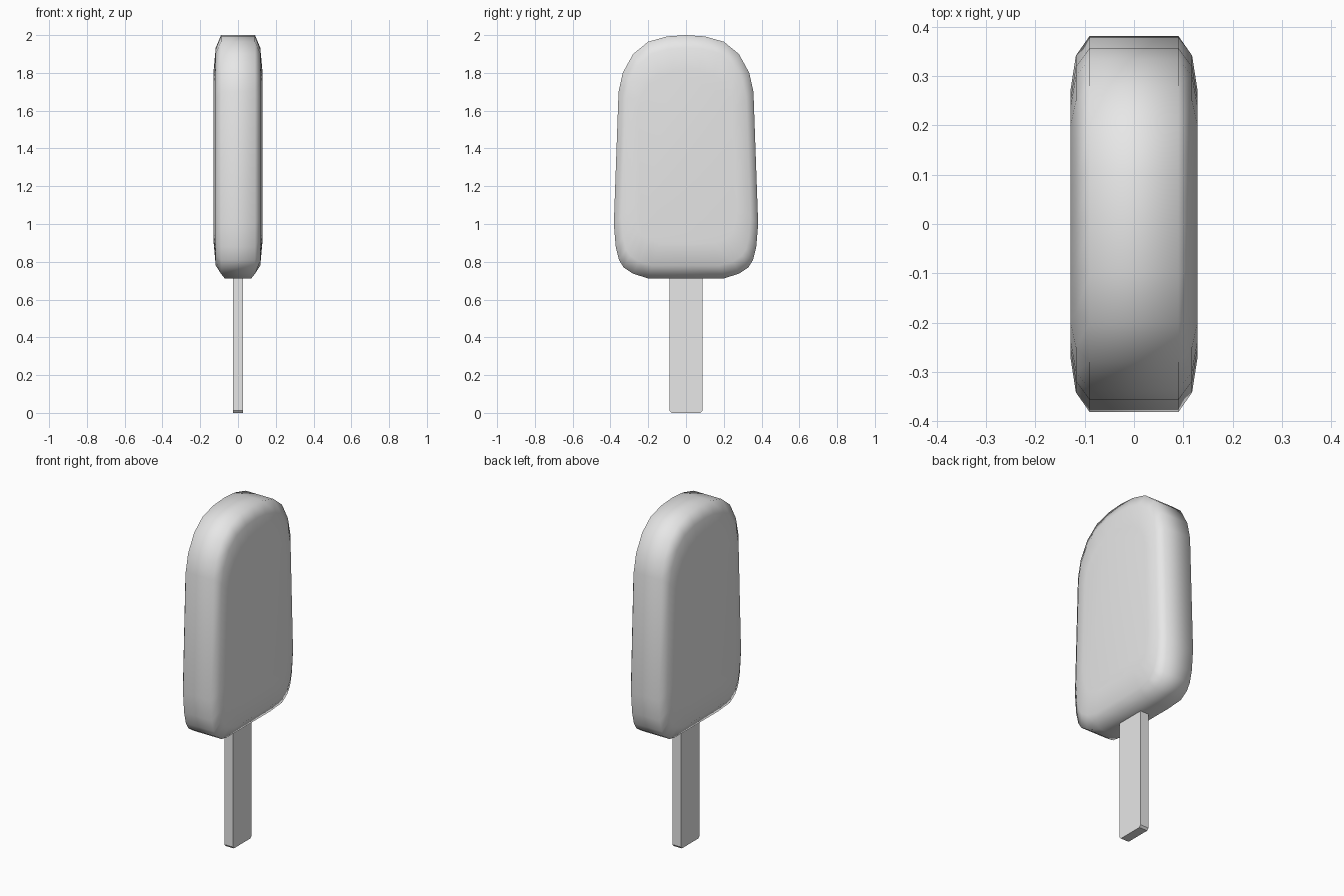
import bpy
import bmesh

cube = bpy.data.objects.get("Cube")
if cube:
    bpy.data.objects.remove(cube, do_unlink=True)

grey = bpy.data.materials.new("light_grey")
grey.use_nodes = True
colour = (0.8, 0.8, 0.8, 1)
grey.diffuse_color = colour
grey.node_tree.nodes["Principled BSDF"].inputs["Base Color"].default_value = colour


def loft(name, rings, smooth):
    """Skin a stack of equal-length closed rings and cap both ends."""
    bm = bmesh.new()
    loops = [[bm.verts.new(p) for p in ring] for ring in rings]
    n = len(loops[0])
    for a, b in zip(loops, loops[1:]):
        for i in range(n):
            j = (i + 1) % n
            bm.faces.new((a[i], a[j], b[j], b[i]))
    bm.faces.new(loops[0])
    bm.faces.new(loops[-1])
    bmesh.ops.recalc_face_normals(bm, faces=bm.faces)
    for face in bm.faces:
        face.smooth = smooth
    mesh = bpy.data.meshes.new(name)
    bm.to_mesh(mesh)
    bm.free()
    mesh.materials.append(grey)
    obj = bpy.data.objects.new(name, mesh)
    bpy.context.collection.objects.link(obj)
    return obj


def mirrored(half):
    """Close a half outline (y, z) running from top to bottom."""
    return half + [(-y, z) for y, z in reversed(half) if y > 0]


# Ice bar: rounded, slightly tapered outline shrinking toward both broad faces
MID = 1.36
outline = mirrored([
    (0, 2.0), (0.1, 1.993), (0.2, 1.965), (0.28, 1.9), (0.335, 1.8),
    (0.357, 1.7), (0.382, 1.0), (0.372, 0.88), (0.355, 0.81),
    (0.33, 0.77), (0.28, 0.737), (0.2, 0.712), (0, 0.712)])


def bar_ring(x, scale):
    rim = scale == 1
    return [(x * (0.78 if rim and z < 0.72 else 1), y * scale,
             MID + (z - MID) * scale) for y, z in outline]


layers = [(0.129, 0.71), (0.118, 0.895), (0.09, 1)]
rings = [bar_ring(-x, s) for x, s in layers]
rings += [bar_ring(x, s) for x, s in reversed(layers)]
loft("ice_bar", rings, True)

# Stick: flat plank with small clipped lower corners
plank = mirrored([(0.087, 0.8), (0.087, 0.012), (0.077, 0)])
loft("stick", [[(x, y, z) for y, z in plank] for x in (-0.027, 0.027)], False)
